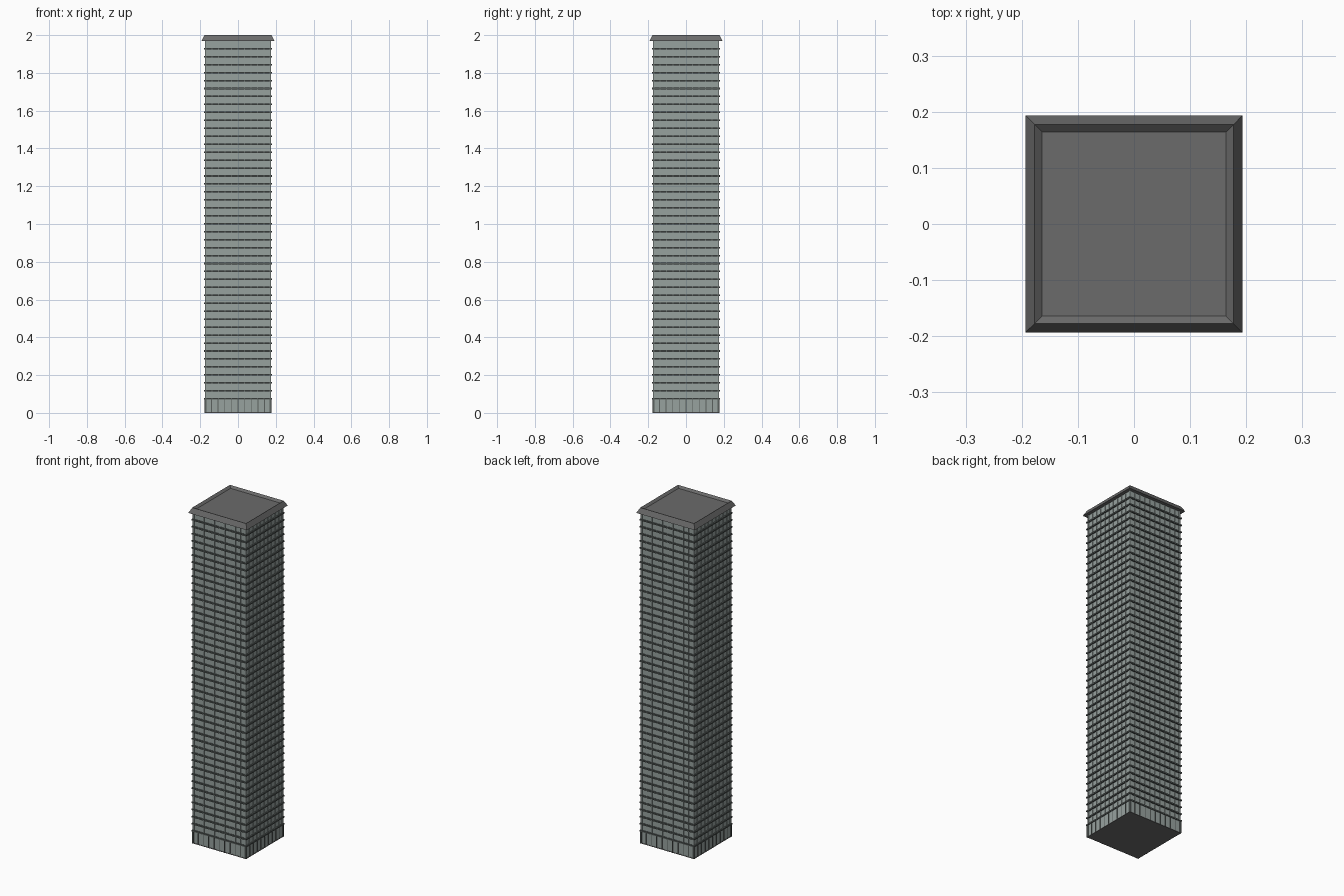
import bpy, bmesh
from mathutils import Matrix, Vector

cube = bpy.data.objects.get("Cube")
if cube:
    bpy.data.objects.remove(cube, do_unlink=True)


def material(name, colour):
    mat = bpy.data.materials.new(name)
    mat.use_nodes = True
    mat.diffuse_color = (*colour, 1)
    mat.node_tree.nodes["Principled BSDF"].inputs["Base Color"].default_value = (*colour, 1)
    return mat


glass = material("grey green glass", (0.31, 0.36, 0.345))
roof_grey = material("roof grey", (0.145, 0.145, 0.145))
trim = material("dark trim", (0.1, 0.115, 0.11))


def add_box(bm, centre, size):
    bmesh.ops.create_cube(bm, size=1, matrix=Matrix.Translation(centre) @ Matrix.Diagonal((*size, 1)))


def finish(bm, name, mat):
    mesh = bpy.data.meshes.new(name)
    bm.to_mesh(mesh)
    bm.free()
    mesh.materials.append(mat)
    obj = bpy.data.objects.new(name, mesh)
    bpy.context.collection.objects.link(obj)
    return obj


def slab(name, half, z0, z1, mat):
    bm = bmesh.new()
    add_box(bm, (0, 0, (z0 + z1) / 2), (half * 2, half * 2, z1 - z0))
    return finish(bm, name, mat)


def uprights(name, reach, width, z0, z1, mat):
    """Evenly spaced vertical bars on all four walls."""
    bm = bmesh.new()
    depth = 0.01
    edge = reach - width / 2
    for i in range(PANELS + 1):
        t = -edge + 2 * edge * i / PANELS
        for side in (-1, 1):
            out = side * (reach - depth / 2)
            add_box(bm, (t, out, (z0 + z1) / 2), (width, depth, z1 - z0))
            add_box(bm, (out, t, (z0 + z1) / 2), (depth, width, z1 - z0))
    return finish(bm, name, mat)


PANELS, FLOORS = 10, 45
BASE_TOP, CAP_BOTTOM = 0.075, 1.97
STEP = (CAP_BOTTOM - BASE_TOP) / FLOORS

# Ground floor
slab("floor_plate", 0.177, 0, 0.004, roof_grey)
slab("base_glass", 0.1755, 0.004, BASE_TOP, glass)
uprights("base_mullions", 0.178, 0.004, 0, BASE_TOP, trim)

# Tower walls with shallow vertical fins
slab("tower_glass", 0.172, BASE_TOP, CAP_BOTTOM, glass)
uprights("tower_fins", 0.1755, 0.006, BASE_TOP, CAP_BOTTOM, glass)

# Floor ledges
bm = bmesh.new()
for i in range(FLOORS):
    add_box(bm, (0, 0, BASE_TOP + i * STEP), (0.36, 0.36, 0.008))
finish(bm, "floor_ledges", trim)

# Flared roof cap with a sunken deck
bm = bmesh.new()
add_box(bm, (0, 0, (CAP_BOTTOM + 2) / 2), (0.386, 0.386, 2 - CAP_BOTTOM))
bm.faces.ensure_lookup_table()
top = max(bm.faces, key=lambda f: f.calc_center_median().z)
for v in top.verts:
    v.co.x *= 0.177 / 0.193
    v.co.y *= 0.177 / 0.193
bmesh.ops.inset_region(bm, faces=[top], thickness=0.019)
bmesh.ops.translate(bm, verts=top.verts, vec=Vector((0, 0, -0.012)))
finish(bm, "roof_cap", roof_grey)
